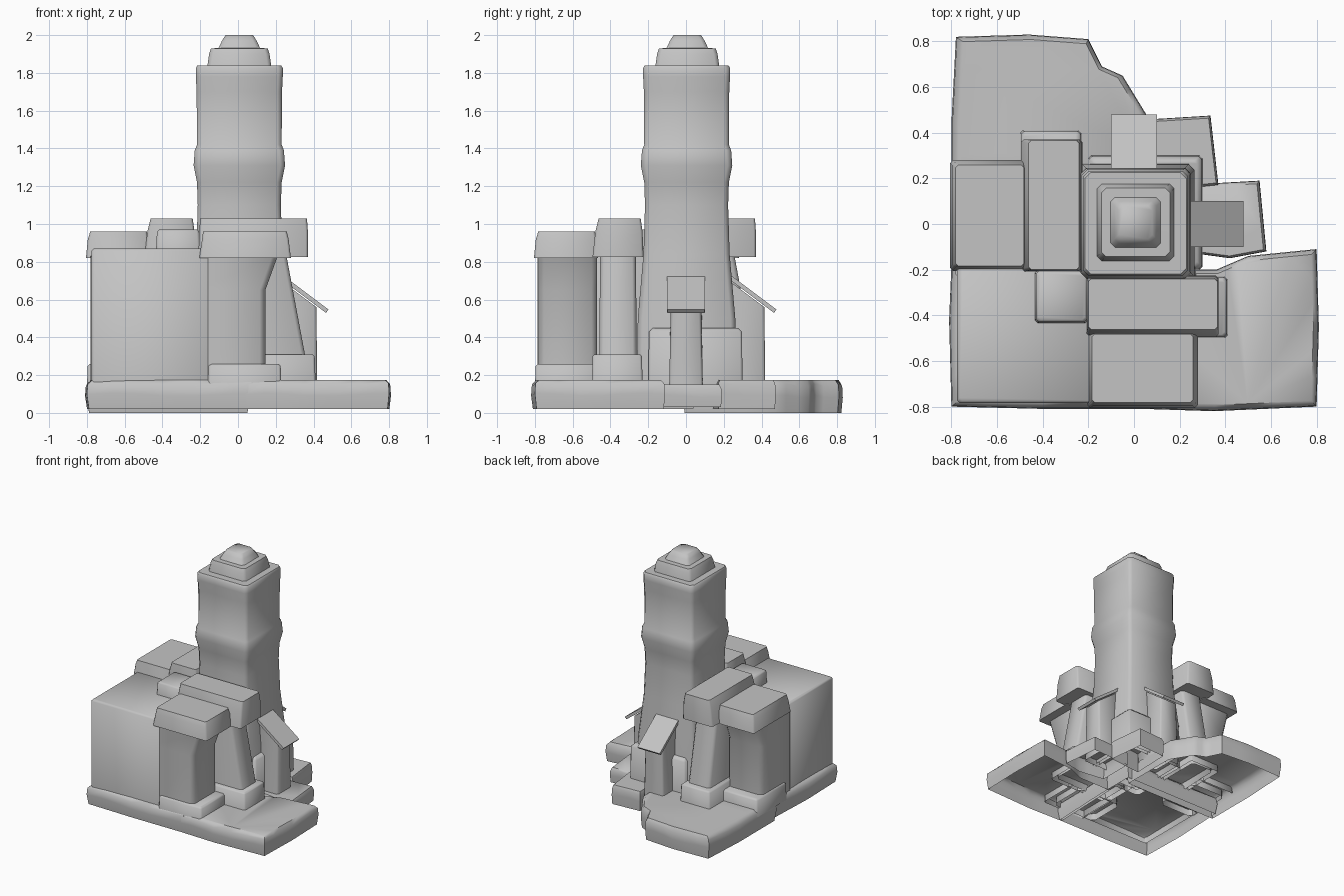
import bpy, bmesh, math
from mathutils import Vector

cube = bpy.data.objects.get("Cube")
if cube:
    bpy.data.objects.remove(cube, do_unlink=True)

stone = bpy.data.materials.new("grey stone")
stone.use_nodes = True
stone.diffuse_color = (0.55, 0.55, 0.55, 1)
stone.node_tree.nodes["Principled BSDF"].inputs["Base Color"].default_value = (0.55, 0.55, 0.55, 1)


def loft(name, rings, open_bottom=True, swap=False, angle=50):
    """Skin a stack of rings; swap mirrors the part across the x = y diagonal."""
    bm = bmesh.new()
    loops = [[bm.verts.new((p[1], p[0], p[2]) if swap else p) for p in r] for r in rings]
    n = len(loops[0])
    for a, b in zip(loops, loops[1:]):
        for i in range(n):
            j = (i + 1) % n
            bm.faces.new((a[i], a[j], b[j], b[i]))
    bm.faces.new(loops[-1])
    bottom = bm.faces.new(loops[0][::-1])
    bmesh.ops.recalc_face_normals(bm, faces=bm.faces[:])
    if open_bottom:
        bmesh.ops.delete(bm, geom=[bottom], context='FACES_ONLY')
    mesh = bpy.data.meshes.new(name)
    bm.to_mesh(mesh)
    bm.free()
    mesh.materials.append(stone)
    ob = bpy.data.objects.new(name, mesh)
    bpy.context.collection.objects.link(ob)
    bpy.ops.object.select_all(action='DESELECT')
    ob.select_set(True)
    bpy.context.view_layer.objects.active = ob
    bpy.ops.object.shade_smooth_by_angle(angle=math.radians(angle))
    return ob


def rect(x0, x1, y0, y1, z, c=0.012):
    """Rectangle ring with chamfered corners."""
    return [(x0 + c, y0, z), (x1 - c, y0, z), (x1, y0 + c, z), (x1, y1 - c, z),
            (x1 - c, y1, z), (x0 + c, y1, z), (x0, y1 - c, z), (x0, y0 + c, z)]


def block(name, x, y, z, taper=0.0, edge=0.01, **kw):
    """Box with softened top edge; taper pulls the top inwards."""
    t, e = taper, taper + edge
    loft(name, [rect(*x, *y, z[0]),
                rect(x[0] + t, x[1] - t, y[0] + t, y[1] - t, z[1] - edge),
                rect(x[0] + e, x[1] - e, y[0] + e, y[1] - e, z[1])], **kw)


def slab(name, outline, low=0.02, high=0.175, wave=0.008):
    """Rough foundation stone, hollow below, with bulging sides and a worn rim."""
    pts = [Vector(p) for p in outline]
    fine = []
    for a, b in zip(pts, pts[1:] + pts[:1]):
        fine += [a.lerp(b, k / 3) for k in range(3)]
    mid = sum(fine, Vector((0, 0))) / len(fine)
    h = high - low
    levels = [(low, 0.975), (low + h * 0.5, 1.0), (high - h * 0.16, 0.99), (high, 0.93)]
    rings = []
    for k, (z, s) in enumerate(levels):
        ring = []
        for i, p in enumerate(fine):
            q = mid + (p - mid) * s
            dz = wave * math.sin(i * 1.3) if k in (1, 2) else 0
            ring.append((q.x, q.y, z + dz))
        rings.append(ring)
    loft(name, rings)


# Foundation stones
slab("front_left_foundation", [(-0.8, -0.8), (-0.4, -0.81), (0.08, -0.81),
                               (0.1, -0.3), (0.1, 0.05), (-0.79, 0.05), (-0.81, -0.42)])
slab("front_right_foundation", [(0.04, -0.81), (0.35, -0.82), (0.8, -0.8), (0.81, -0.45),
                                (0.8, -0.11), (0.5, -0.14), (0.36, -0.2), (0.06, -0.2)])
slab("back_left_foundation", [(-0.8, -0.02), (-0.8, 0.44), (-0.78, 0.82), (-0.46, 0.83),
                              (-0.2, 0.81), (-0.14, 0.69), (-0.05, 0.65), (0.06, 0.47),
                              (0.06, -0.02)], low=0.0)
slab("back_corner_stone", [(0.09, 0.46), (0.335, 0.475), (0.37, 0.17), (0.08, 0.14)])
slab("right_corner_stone", [(0.2, 0.17), (0.55, 0.19), (0.58, -0.12), (0.42, -0.15),
                            (0.2, -0.12)], low=0.03, high=0.15)

# Main hall and its small corner turret
block("main_hall", (-0.775, -0.15), (-0.785, -0.17), (0.12, 0.87), edge=0.012)
block("hall_corner_cap", (-0.435, -0.2), (-0.435, -0.2), (0.84, 0.97), taper=0.006)

# Tower with a bulge, wide foot and stepped crown
tower = [(0.12, 0.265), (0.5, 0.258), (0.84, 0.228), (1.1, 0.22), (1.22, 0.224), (1.31, 0.242),
         (1.39, 0.236), (1.42, 0.224), (1.7, 0.226), (1.78, 0.23), (1.825, 0.23), (1.84, 0.222)]
loft("tower", [rect(0.007 - r, 0.007 + r, 0.003 - r, 0.003 + r, z, 0.025) for z, r in tower])
block("tower_foot", (-0.2, 0.3), (-0.2, 0.3), (0.12, 0.45), taper=0.004, edge=0.02)
crown = [(1.83, 0.17), (1.9, 0.16), (1.93, 0.15), (1.931, 0.11), (1.97, 0.092), (2.0, 0.073)]
loft("tower_crown", [rect(0.007 - r, 0.007 + r, 0.007 - r, 0.007 + r, z, 0.02)
                     for z, r in crown])

# Paired parts: one on the right/front, one mirrored across the diagonal
for side, swap in (("front", False), ("left", True)):
    # Outer buttress
    loft(side + "_outer_buttress",
         [rect(-0.25, 0.145, -0.782, -0.47, 0.12, 0.03), rect(-0.25, 0.145, -0.782, -0.47, 0.65, 0.03),
          rect(-0.25, 0.21, -0.782, -0.47, 0.83, 0.03)], swap=swap)
    block(side + "_outer_buttress_base", (-0.16, 0.23), (-0.8, -0.465), (0.12, 0.26),
          taper=0.004, edge=0.012, swap=swap)
    loft(side + "_outer_buttress_cap",
         [rect(-0.205, 0.28, -0.805, -0.465, 0.82), rect(-0.19, 0.268, -0.795, -0.475, 0.92),
          rect(-0.185, 0.258, -0.782, -0.482, 0.96)], open_bottom=False, swap=swap)
    # Inner buttress
    loft(side + "_inner_buttress",
         [rect(-0.15, 0.39, -0.46, -0.26, 0.12, 0.02), rect(-0.15, 0.255, -0.455, -0.265, 0.84, 0.02)],
         swap=swap)
    block(side + "_inner_buttress_base", (-0.1, 0.412), (-0.5, -0.228), (0.12, 0.31),
          taper=0.006, edge=0.01, swap=swap)
    loft(side + "_inner_buttress_cap",
         [rect(-0.21, 0.37, -0.495, -0.225, 0.825), rect(-0.205, 0.37, -0.48, -0.23, 0.96),
          rect(-0.2, 0.365, -0.462, -0.24, 1.03)], open_bottom=False, swap=swap)

for side, swap in (("right", False), ("back", True)):
    # Porch with a sloping roof board
    walls = [rect(0.15, 0.42, -0.09, 0.09, 0.1), rect(0.15, 0.415, -0.08, 0.08, 0.56)]
    walls[1] = [(x, y, 0.56 + (0.415 - x) * 0.75) for x, y, z in walls[1]]
    loft(side + "_porch", walls, swap=swap)
    board = [rect(0.2, 0.465, -0.1, 0.1, 0, 0.001), rect(0.215, 0.48, -0.1, 0.1, 0.028, 0.001)]
    board = [[(x, y, z + 0.53 + (0.465 - x) * 0.75) for x, y, z in r] for r in board]
    loft(side + "_porch_roof", board, open_bottom=False, swap=swap, angle=30)
